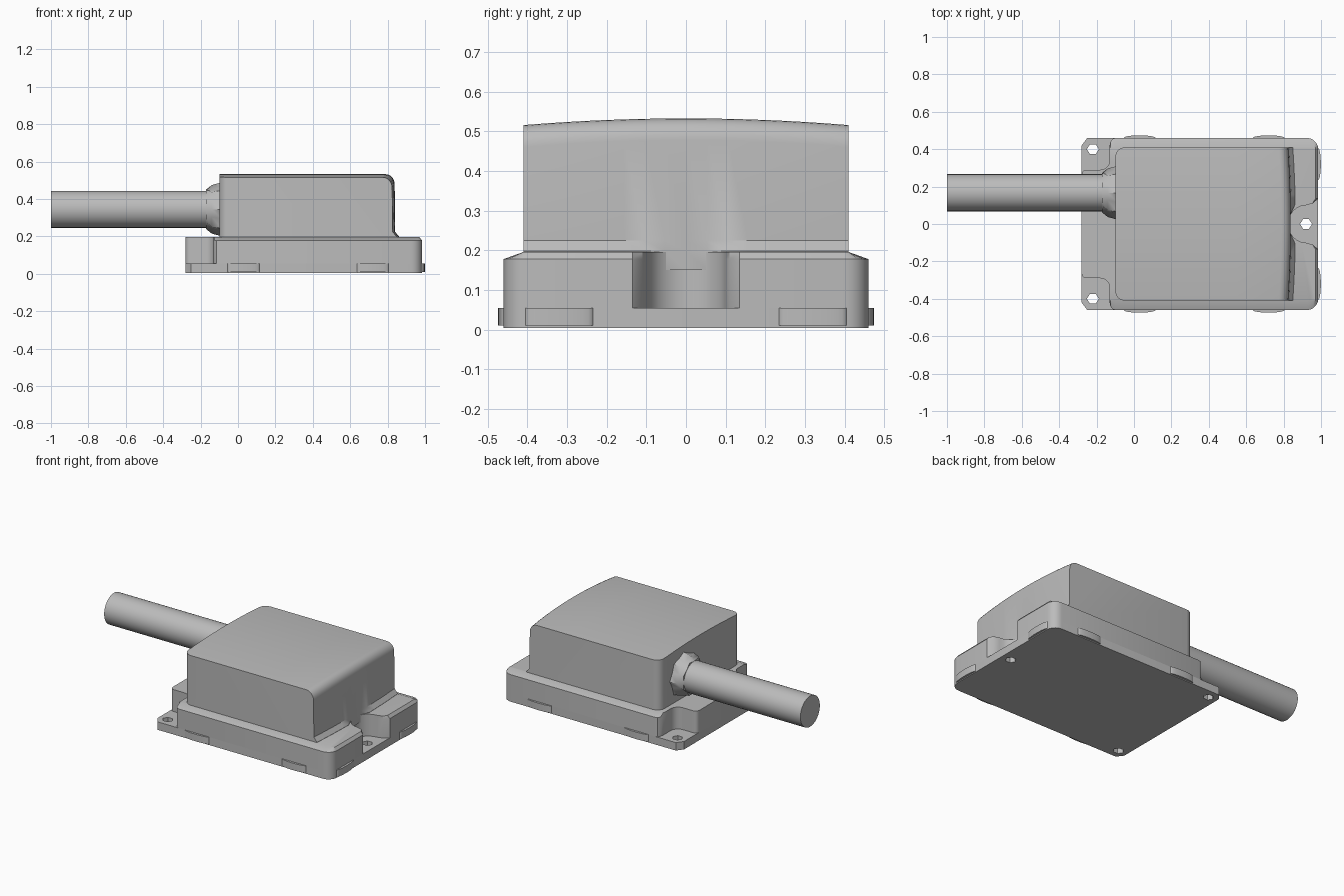
import bpy, bmesh
from math import cos, sin, pi, radians

if "Cube" in bpy.data.objects:
    bpy.data.objects.remove(bpy.data.objects["Cube"])

grey = bpy.data.materials.new("housing_grey")
grey.use_nodes = True
GREY = (0.5, 0.5, 0.5, 1)
grey.diffuse_color = GREY
grey.node_tree.nodes["Principled BSDF"].inputs["Base Color"].default_value = GREY


def finish(name, bm):
    bmesh.ops.remove_doubles(bm, verts=bm.verts, dist=0.0005)
    bmesh.ops.recalc_face_normals(bm, faces=bm.faces)
    mesh = bpy.data.meshes.new(name)
    bm.to_mesh(mesh)
    bm.free()
    ob = bpy.data.objects.new(name, mesh)
    bpy.context.collection.objects.link(ob)
    mesh.materials.append(grey)
    bpy.ops.object.select_all(action="DESELECT")
    ob.select_set(True)
    bpy.context.view_layer.objects.active = ob
    bpy.ops.object.shade_smooth_by_angle(angle=radians(32))
    return ob


def arc(cx, cy, rx, ry, start, end, n):
    angles = [radians(start + (end - start) * i / n) for i in range(n + 1)]
    return [(cx + rx * cos(a), cy + ry * sin(a)) for a in angles]


def mirrored(half):
    """Close a +y half outline with its reflection."""
    return half + [(x, -y) for x, y in reversed(half) if y > 0.001]


def loft(name, rings):
    """Skin a list of equal-length point rings and cap both ends."""
    bm = bmesh.new()
    rows = [[bm.verts.new(p) for p in ring] for ring in rings]
    n = len(rows[0])
    for a, b in zip(rows, rows[1:]):
        for i in range(n):
            j = (i + 1) % n
            bm.faces.new((a[i], a[j], b[j], b[i]))
    bm.faces.new(rows[0])
    bm.faces.new(rows[-1])
    return finish(name, bm)


# Mounting plate with three screw holes
corner = arc(0.925, 0.4, 0.06, 0.06, 0, 90, 5)
plate = mirrored(corner + [(-0.25, 0.46), (-0.28, 0.42)])
holes = [arc(x, y, 0.032, 0.03, 0, 300, 5)
         for x, y in ((-0.22, 0.4), (-0.22, -0.4), (0.92, 0))]
bm = bmesh.new()
edges = []
for loop in [plate] + holes:
    vs = [bm.verts.new((x, y, 0.004)) for x, y in loop]
    edges += [bm.edges.new((v, vs[i - 1])) for i, v in enumerate(vs)]
bmesh.ops.triangle_fill(bm, edges=edges, use_beauty=True)
top = bmesh.ops.extrude_face_region(bm, geom=bm.faces[:])["geom"]
bmesh.ops.translate(bm, vec=(0, 0, 0.051),
                    verts=[v for v in top if isinstance(v, bmesh.types.BMVert)])
finish("mounting_plate", bm)

# Raised flange, notched around the screws, with a sloping shoulder
pocket = arc(0.92, 0, 0.095, 0.1, 180, 90, 6) + [(0.955, 0.11), (0.985, 0.135)]
tongue = ([(-0.1, 0.46)] + arc(-0.1, 0.42, 0.03, 0.04, 90, 180, 3)
          + arc(-0.18, 0.34, 0.05, 0.05, 0, -90, 4)
          + arc(-0.255, 0.265, 0.025, 0.025, 90, 180, 3))
flange = mirrored(pocket + corner + tongue)
shoulder = [(min(x, 0.97), max(-0.41, min(0.41, y))) for x, y in flange]
loft("flange", [[(x, y, z) for x, y in ring]
                for ring, z in ((flange, 0.05), (flange, 0.178), (shoulder, 0.196))])

# Crowned housing: side profiles swept across the width
rings = []
for i in range(25):
    t = -cos(pi * i / 24)
    y = 0.41 * t
    edge = max(0, abs(y) - 0.36) / 0.05
    left = -0.1 + 0.05 * (1 - (1 - edge * edge) ** 0.5) if edge < 1 else -0.05
    z = 0.516 + 0.017 * (1 - t * t)
    back = 0.838 - 0.014 * t * t
    ring = [(left, 0.15), (left, z), (0.55, z)]
    ring += arc(back - 0.05, z - 0.055, 0.05, 0.055, 90, 0, 6)
    ring += [(back + 0.003, 0.225), (back + 0.025, 0.198), (back, 0.15)]
    # The foot fillet stops short of the screw pocket
    if abs(y) < 0.08:
        ring[-3:] = [(back, 0.225), (back, 0.198), (back, 0.15)]
    rings.append([(x, y, zz) for x, zz in ring])
loft("housing", rings)

# Small bulges along the lower rim
for label, x, y, rx, ry in (("front", 0.03, -0.46, 0.085, 0.014),
                            ("front", 0.72, -0.46, 0.085, 0.014),
                            ("back", 0.03, 0.46, 0.085, 0.014),
                            ("back", 0.72, 0.46, 0.085, 0.014),
                            ("end", 0.985, -0.32, 0.014, 0.085),
                            ("end", 0.985, 0.32, 0.014, 0.085)):
    outline = arc(x, y, rx, ry, 0, 345, 23)
    loft(label + "_rim_bulge", [[(px, py, z) for px, py in outline]
                                for z in (0.01, 0.055)])

# Cable and its faceted gland
CY, CZ = 0.167, 0.345


def cable_ring(x, radii, n):
    return [(x, CY + r * cos(a), CZ + r * sin(a))
            for k in range(n)
            for r, a in [(radii[k % len(radii)], 2 * pi * k / n)]]


loft("cable", [cable_ring(x, [0.099], 32) for x in (-1, -0.08)])
loft("cable_gland", [cable_ring(-0.172, [0.1, 0.113], 16),
                     cable_ring(-0.14, [0.13, 0.108], 16),
                     cable_ring(-0.09, [0.143, 0.128], 16)])
